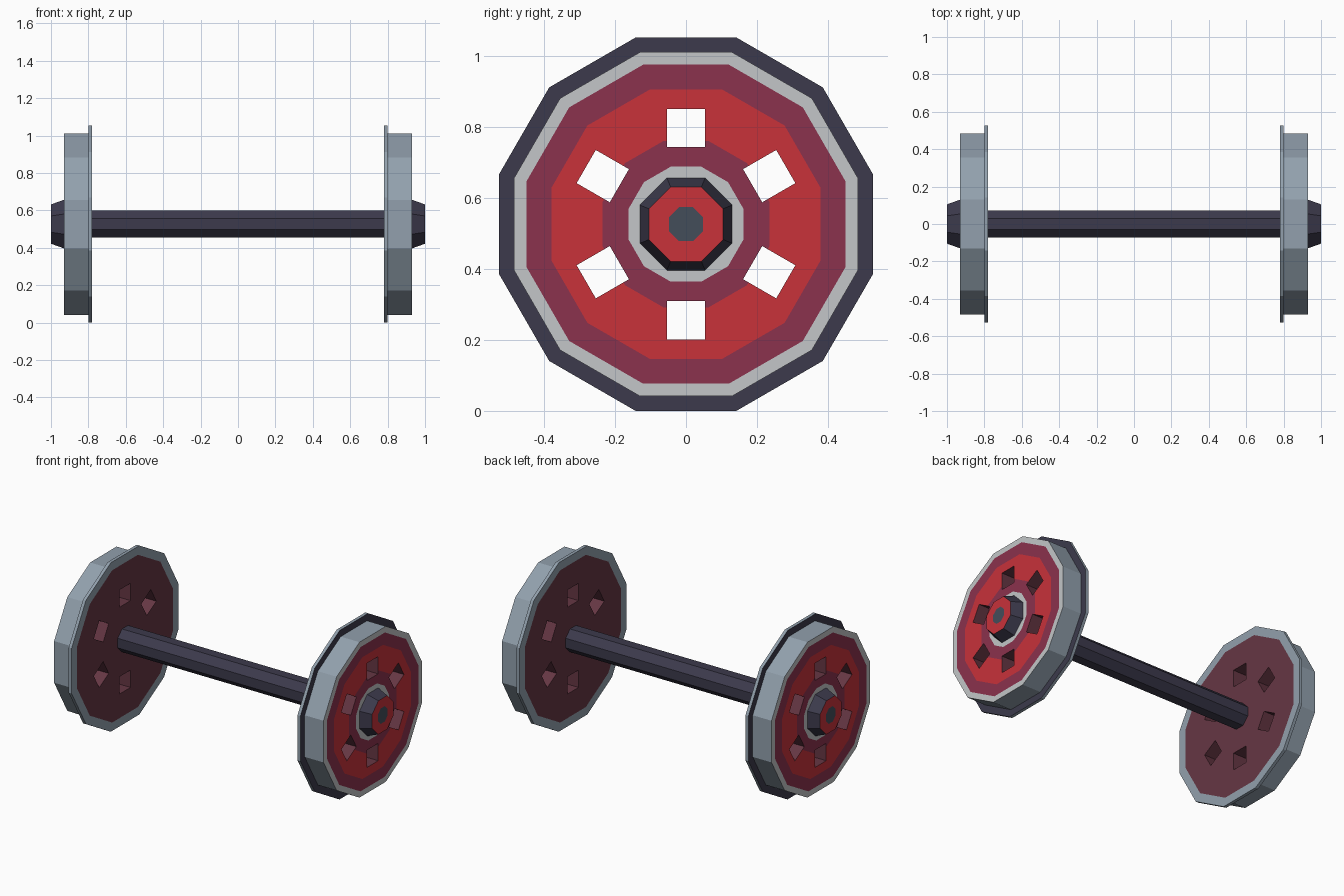
import bpy, bmesh, math
from mathutils import Matrix, Vector

if "Cube" in bpy.data.objects:
    bpy.data.objects.remove(bpy.data.objects["Cube"])

AXIS_Z = 0.527


def lin(c):
    c /= 255
    return c / 12.92 if c <= 0.04045 else ((c + 0.055) / 1.055) ** 2.4


COLOURS = {
    "bright_red": (200, 50, 58), "crimson": (139, 50, 77),
    "light_grey": (195, 198, 200), "dark_navy": (60, 58, 76),
    "steel": (146, 160, 173), "maroon": (102, 55, 68), "slate": (68, 77, 90),
}
NAMES = list(COLOURS)
MATS = []
for n, rgb in COLOURS.items():
    m = bpy.data.materials.new(n)
    m.diffuse_color = (*[lin(c) for c in rgb], 1)
    m.use_nodes = True
    m.node_tree.nodes["Principled BSDF"].inputs["Base Color"].default_value = m.diffuse_color
    MATS.append(m)


def make_object(name, bm):
    bmesh.ops.recalc_face_normals(bm, faces=bm.faces)
    me = bpy.data.meshes.new(name)
    bm.to_mesh(me)
    bm.free()
    for m in MATS:
        me.materials.append(m)
    ob = bpy.data.objects.new(name, me)
    bpy.context.collection.objects.link(ob)
    return ob


def turned(name, profile, sides, side=1):
    """Flat-sided turned solid about x. profile: (x, apothem, colour of the
    band leading to the next ring); the last colour fills the end cap."""
    bm = bmesh.new()
    rings = []
    for x, ap, _ in profile:
        r = ap / math.cos(math.pi / sides)
        angles = [2 * math.pi * (i + 0.5) / sides for i in range(sides)]
        rings.append([bm.verts.new((side * x, r * math.sin(a), AXIS_Z + r * math.cos(a)))
                      for a in angles])
    for k in range(len(rings) - 1):
        a, b = rings[k], rings[k + 1]
        for i in range(sides):
            j = (i + 1) % sides
            f = bm.faces.new((a[i], a[j], b[j], b[i]))
            f.material_index = NAMES.index(profile[k][2])
    bm.faces.new(rings[0]).material_index = NAMES.index("maroon")
    bm.faces.new(rings[-1]).material_index = NAMES.index(profile[-1][2])
    return make_object(name, bm)


# Window cutter: six square bars running through both wheels
bm = bmesh.new()
for i in range(6):
    rot = Matrix.Rotation(i * math.pi / 3, 4, 'X')
    mat = (Matrix.Translation((0, 0, AXIS_Z)) @ rot @ Matrix.Translation((0, 0, 0.271))
           @ Matrix.Diagonal((2.4, 0.108, 0.108, 1)))
    bmesh.ops.create_cube(bm, size=1, matrix=mat)
for f in bm.faces:
    f.material_index = NAMES.index("maroon")
cutter = make_object("window_cutter", bm)
cutter.hide_render = True

WHEEL = [
    (0.78, 0.475, "steel"), (0.78, 0.527, "steel"), (0.80, 0.527, "dark_navy"),
    (0.80, 0.485, "steel"), (0.93, 0.485, "light_grey"), (0.93, 0.45, "crimson"),
    (0.93, 0.38, "bright_red"), (0.93, 0.235, "crimson"), (0.93, 0.162, "light_grey"),
    (0.93, 0.10, "light_grey"),
]
HUB = [(0.925, 0.13, "dark_navy"), (0.93, 0.13, "dark_navy"),
       (1.0, 0.105, "bright_red"), (1.0, 0.048, "slate")]

# Wheels with cut windows, and tapered hub caps
for label, side in (("right", 1), ("left", -1)):
    wheel = turned("wheel_" + label, WHEEL, 12, side)
    mod = wheel.modifiers.new("windows", 'BOOLEAN')
    mod.operation = 'DIFFERENCE'
    mod.solver = 'EXACT'
    mod.object = cutter
    dg = bpy.context.evaluated_depsgraph_get()
    cut = bpy.data.meshes.new_from_object(wheel.evaluated_get(dg))
    wheel.modifiers.clear()
    wheel.data = cut
    turned("hub_cap_" + label, HUB, 8, side)
bpy.data.objects.remove(cutter)

# Axle
turned("axle", [(-0.79, 0.072, "dark_navy"), (0.79, 0.072, "dark_navy")], 8)
